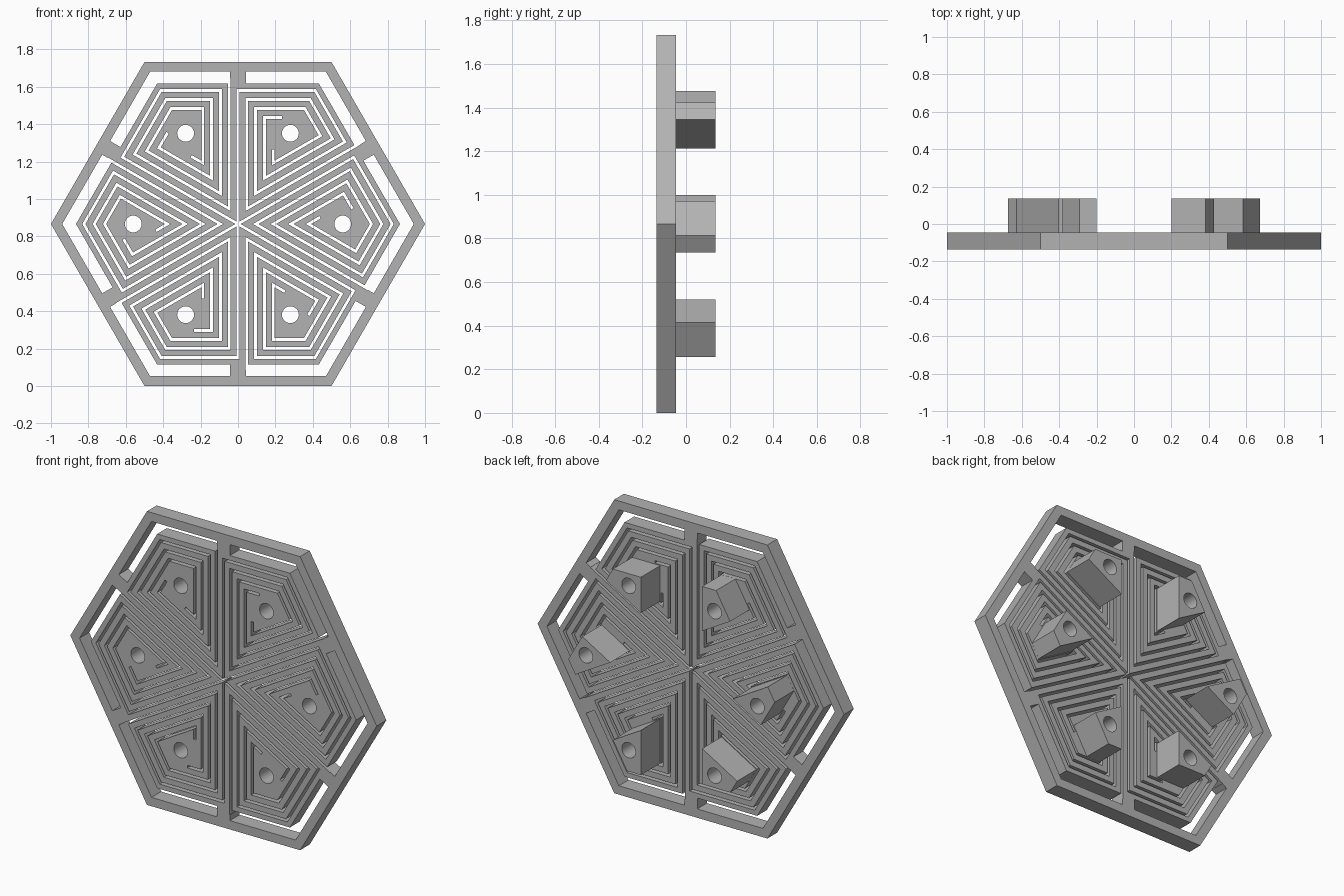
import bpy, bmesh
from math import radians, sin, cos, pi, sqrt
from mathutils import Matrix, Vector

cube = bpy.data.objects.get("Cube")
if cube:
    bpy.data.objects.remove(cube)

APOTHEM = sqrt(3) / 2
FRONT, BACK, POST_END = -0.135, -0.045, 0.135
PITCH, SLOT = 0.047, 0.015

grey = bpy.data.materials.new("plain grey")
grey.use_nodes = True
color = (0.45, 0.45, 0.45, 1)
grey.diffuse_color = color
grey.node_tree.nodes["Principled BSDF"].inputs["Base Color"].default_value = color


# Sides of one sector, whose axis is +x: each is (outward normal angle, distance)
def left_spoke(d):
    return (120, -d)


def right_spoke(d):
    return (-120, -d)


def left_rim(d):
    return (30, d)


def right_rim(d):
    return (-30, d)


def ring(side, k):
    """Side of the k-th spiral ring."""
    if side is left_spoke:
        return side(k * PITCH)
    if side is right_spoke:
        return side((k + 1) * PITCH)
    return side(0.762 - 0.048 * k)


def cross(p, q):
    """Point where two sides meet."""
    a, b = radians(p[0]), radians(q[0])
    det = sin(b - a)
    return Vector(((p[1] * sin(b) - q[1] * sin(a)) / det,
                   (q[1] * cos(a) - p[1] * cos(b)) / det))


def closed(sides):
    return [cross(s, sides[i - 1]) for i, s in enumerate(sides)]


def slot(start, sides, end):
    """Outline of a narrow slot that follows the sides between two end caps."""
    def edge(shift):
        lines = [start] + [(a, d + shift) for a, d in sides] + [end]
        return [cross(p, q) for p, q in zip(lines, lines[1:])]
    return edge(SLOT / 2) + edge(-SLOT / 2)[::-1]


def circle(x, r, n):
    return [Vector((x + r * cos(2 * pi * i / n), r * sin(2 * pi * i / n)))
            for i in range(n)]


def prism(bm, outline, y0, y1, turn=0):
    """Extrude an outline along y after turning it about the centre."""
    rot = Matrix.Rotation(radians(turn), 2)
    points = [rot @ p for p in outline]
    face = bm.faces.new([bm.verts.new((p.x, y0, p.y + APOTHEM)) for p in points])
    top = bmesh.ops.extrude_face_region(bm, geom=[face])["geom"]
    verts = [v for v in top if isinstance(v, bmesh.types.BMVert)]
    bmesh.ops.translate(bm, verts=verts, vec=(0, y1 - y0, 0))


def finish(bm, name):
    bmesh.ops.recalc_face_normals(bm, faces=bm.faces)
    mesh = bpy.data.meshes.new(name)
    bm.to_mesh(mesh)
    bm.free()
    mesh.materials.append(grey)
    obj = bpy.data.objects.new(name, mesh)
    bpy.context.collection.objects.link(obj)
    return obj


def cut(obj, cutter):
    mod = obj.modifiers.new("cut", "BOOLEAN")
    mod.operation, mod.solver, mod.object = "DIFFERENCE", "EXACT", cutter
    mod.use_self = True
    bpy.context.view_layer.objects.active = obj
    bpy.ops.object.modifier_apply(modifier=mod.name)
    bpy.data.objects.remove(cutter)


L, R, LR, RR = left_spoke, right_spoke, left_rim, right_rim

# Two interleaved spiral slots, the wide rim gap, the hole and the post outline
spiral_a = slot(L(0.235),
                [ring(LR, 4), ring(L, 3), ring(R, 2), ring(RR, 2),
                 ring(LR, 2), ring(L, 1), ring(R, 0)], RR(0.78))
spiral_b = slot(LR(0.398),
                [ring(L, 4), ring(R, 3), ring(RR, 3), ring(LR, 3), ring(L, 2),
                 ring(R, 1), ring(RR, 1), ring(LR, 1), ring(L, 0)], LR(0))
rim_gap = closed([L(0.042), LR(0.814), RR(0.814), R(0.042), RR(0.75), LR(0.75)])
hole = circle(0.56, 0.045, 32)
post = closed([L(0.2), LR(0.557), RR(0.61), R(0.2)])

# Hexagonal plate with six spring sectors cut into it
bm = bmesh.new()
prism(bm, circle(0, 1, 6), FRONT, BACK)
plate = finish(bm, "spring_plate")
bm = bmesh.new()
for k in range(6):
    for outline in (spiral_a, spiral_b, rim_gap, hole):
        prism(bm, outline, FRONT - 0.1, BACK + 0.1, 60 * k)
cut(plate, finish(bm, "slot_cutter"))

# Hollow posts on the back of each sector
for k in range(6):
    bm = bmesh.new()
    prism(bm, post, BACK, POST_END, 60 * k)
    obj = finish(bm, f"post_{k + 1}")
    bm = bmesh.new()
    prism(bm, hole, BACK - 0.1, POST_END + 0.1, 60 * k)
    cut(obj, finish(bm, "hole_cutter"))
    obj.data.shade_smooth()
    obj.data.set_sharp_from_angle(angle=radians(30))
